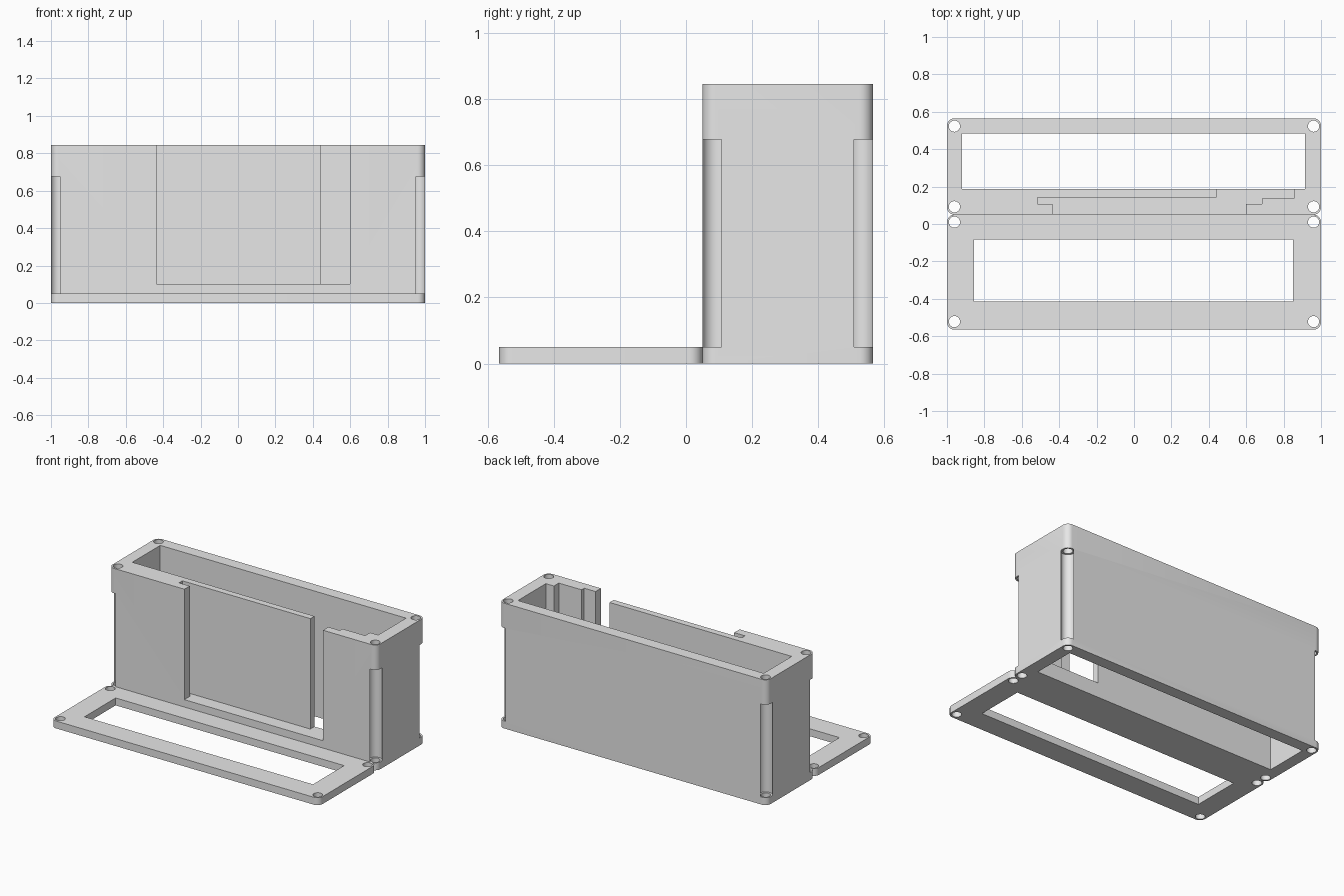
import bpy
import bmesh
from math import cos, sin, pi, radians

cube = bpy.data.objects.get("Cube")
if cube:
    bpy.data.objects.remove(cube, do_unlink=True)

grey = bpy.data.materials.new("plain_grey")
grey.use_nodes = True
grey.diffuse_color = (0.8, 0.8, 0.8, 1)
grey.node_tree.nodes["Principled BSDF"].inputs["Base Color"].default_value = (0.8, 0.8, 0.8, 1)


def rectangle(x0, x1, y0, y1):
    return [(x0, y0), (x1, y0), (x1, y1), (x0, y1)]


def rounded_rectangle(x0, x1, y0, y1, r, steps=8):
    centres = [(x1 - r, y1 - r), (x0 + r, y1 - r), (x0 + r, y0 + r), (x1 - r, y0 + r)]
    return [(cx + r * cos(pi / 2 * (q + i / steps)), cy + r * sin(pi / 2 * (q + i / steps)))
            for q, (cx, cy) in enumerate(centres) for i in range(steps + 1)]


def circle(cx, cy, r, sides=32):
    return [(cx + r * cos(2 * pi * i / sides), cy + r * sin(2 * pi * i / sides))
            for i in range(sides)]


def prism(name, outline, z0, z1):
    """Extrude a flat outline from z0 to z1."""
    bm = bmesh.new()
    face = bm.faces.new([bm.verts.new((x, y, z0)) for x, y in outline])
    top = bmesh.ops.extrude_face_region(bm, geom=[face])["geom"]
    bmesh.ops.translate(bm, vec=(0, 0, z1 - z0),
                        verts=[v for v in top if isinstance(v, bmesh.types.BMVert)])
    bmesh.ops.recalc_face_normals(bm, faces=bm.faces)
    mesh = bpy.data.meshes.new(name)
    bm.to_mesh(mesh)
    bm.free()
    mesh.materials.append(grey)
    obj = bpy.data.objects.new(name, mesh)
    bpy.context.collection.objects.link(obj)
    return obj


def cut(obj, outline, z0, z1):
    """Subtract a prism from the object and discard the cutter."""
    cutter = prism("cutter", outline, z0, z1)
    cutter.hide_render = True
    mod = obj.modifiers.new("cut", 'BOOLEAN')
    mod.operation = 'DIFFERENCE'
    mod.solver = 'EXACT'
    mod.object = cutter
    bpy.context.view_layer.objects.active = obj
    bpy.ops.object.modifier_apply(modifier=mod.name)
    bpy.data.objects.remove(cutter, do_unlink=True)


BELOW, ABOVE = -0.1, 1.0
HOLE_X, HOLE_R, GROOVE_R = 0.96, 0.03, 0.043

# Tall housing: a sleeve open at top and bottom
housing = prism("housing", rounded_rectangle(-1, 1, 0.05, 0.565, 0.04), 0, 0.845)
cut(housing, rectangle(-0.92, 0.915, 0.187, 0.485), BELOW, ABOVE)

# Stepped slot in the front wall, leaving a thin panel and an open gap
slot = [(-0.435, 0), (0.6, 0), (0.6, 0.107), (0.685, 0.107), (0.685, 0.135),
        (0.855, 0.135), (0.855, 0.25), (0.44, 0.25), (0.44, 0.143),
        (-0.515, 0.143), (-0.515, 0.107), (-0.435, 0.107)]
cut(housing, slot, 0.1, ABOVE)

# Corner screw grooves and holes
for side in (-1, 1):
    for y in (0.092, 0.523):
        cut(housing, circle(side * HOLE_X, y, GROOVE_R), 0.05, 0.677)
        cut(housing, circle(side * HOLE_X, y, HOLE_R), BELOW, ABOVE)

# Flat front frame with a window and four screw holes
frame = prism("front_frame", rounded_rectangle(-1, 1, -0.565, 0.05, 0.04), 0, 0.05)
cut(frame, rectangle(-0.855, 0.85, -0.415, -0.083), BELOW, ABOVE)
for side in (-1, 1):
    for y in (-0.522, 0.01):
        cut(frame, circle(side * HOLE_X, y, HOLE_R), BELOW, ABOVE)

# Smooth the rounded corners and holes, keep edges sharp
bpy.ops.object.select_all(action='DESELECT')
for obj in (housing, frame):
    obj.select_set(True)
bpy.context.view_layer.objects.active = housing
bpy.ops.object.shade_smooth_by_angle(angle=radians(30))
